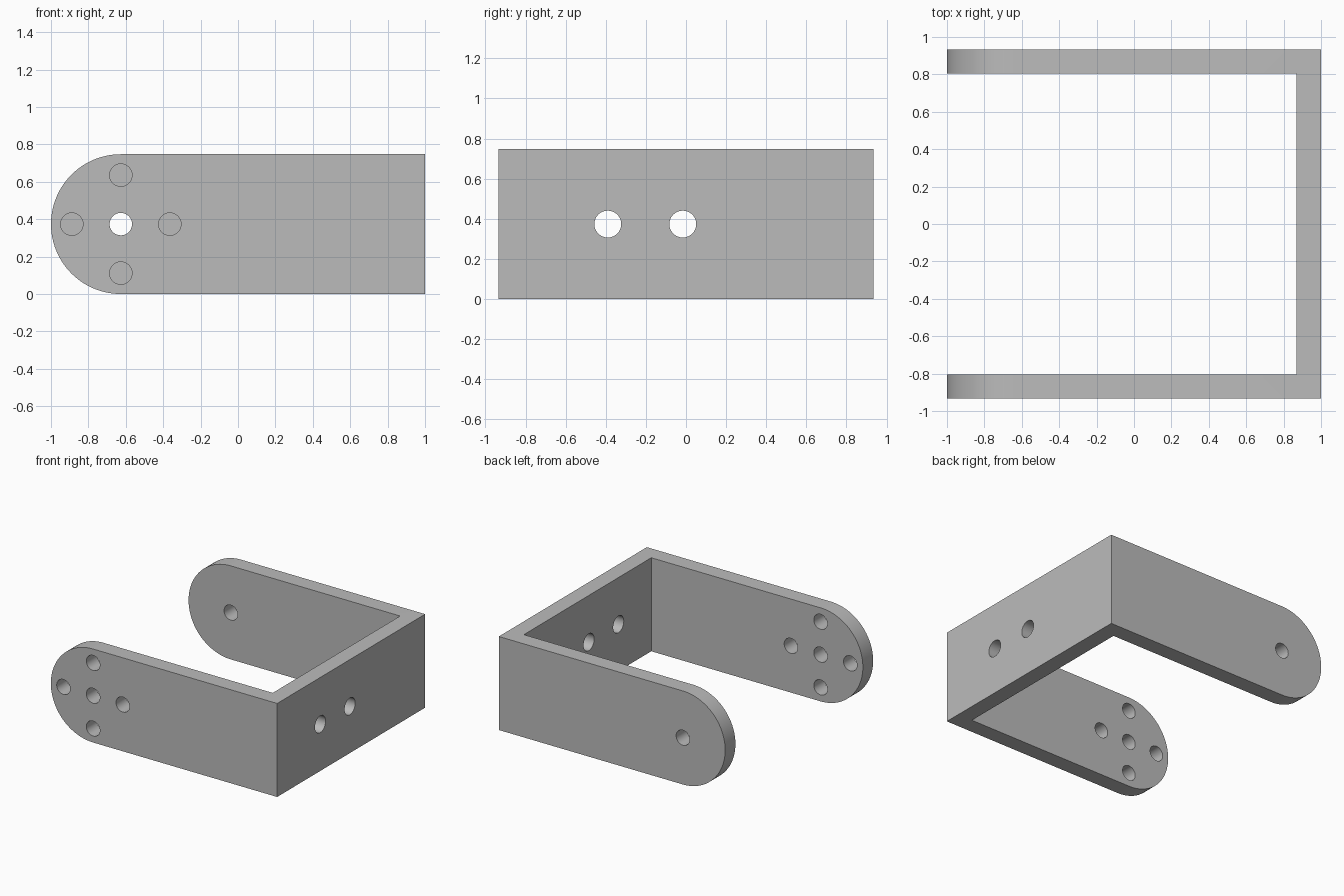
import bpy
import bmesh
from math import cos, sin, pi, radians
from mathutils import Matrix, Vector

cube = bpy.data.objects.get("Cube")
if cube:
    bpy.data.objects.remove(cube, do_unlink=True)

HALF_W, HEIGHT, WALL = 0.934, 0.747, 0.13
R = HEIGHT / 2
EYE = Vector((R - 1, 0, R))          # centre of the rounded arm ends

grey = bpy.data.materials.new("grey metal")
grey.use_nodes = True
GREY = (0.5, 0.5, 0.5, 1)
grey.diffuse_color = GREY
grey.node_tree.nodes["Principled BSDF"].inputs["Base Color"].default_value = GREY


def make_object(name, bm):
    bmesh.ops.recalc_face_normals(bm, faces=bm.faces)
    mesh = bpy.data.meshes.new(name)
    bm.to_mesh(mesh)
    bm.free()
    mesh.materials.append(grey)
    obj = bpy.data.objects.new(name, mesh)
    bpy.context.collection.objects.link(obj)
    return obj


def cut(target, bm):
    """Subtract a mesh from the target and discard the cutter."""
    cutter = make_object("cutter", bm)
    cutter.hide_render = True
    mod = target.modifiers.new("cut", 'BOOLEAN')
    mod.operation = 'DIFFERENCE'
    mod.solver = 'EXACT'
    mod.object = cutter
    bpy.context.view_layer.objects.active = target
    bpy.ops.object.modifier_apply(modifier=mod.name)
    bpy.data.objects.remove(cutter, do_unlink=True)


def drill(target, centre, axis, radius, depth):
    bm = bmesh.new()
    turn = Matrix.Rotation(radians(90), 4, 'X' if axis == 'Y' else 'Y')
    bmesh.ops.create_cone(bm, cap_ends=True, segments=48, radius1=radius,
                          radius2=radius, depth=depth,
                          matrix=Matrix.Translation(centre) @ turn)
    cut(target, bm)


# Solid body: round-ended side profile extruded across the width
bm = bmesh.new()
STEPS = 48
arc = [(EYE.x - R * sin(pi * i / STEPS), R + R * cos(pi * i / STEPS))
       for i in range(STEPS + 1)]
profile = arc + [(1, 0), (1, HEIGHT)]
face = bm.faces.new([bm.verts.new((x, -HALF_W, z)) for x, z in profile])
side = bmesh.ops.extrude_face_region(bm, geom=[face])
bmesh.ops.translate(bm, vec=(0, 2 * HALF_W, 0),
                    verts=[v for v in side["geom"] if isinstance(v, bmesh.types.BMVert)])
bracket = make_object("u_bracket", bm)

# Open space between the two arms
bm = bmesh.new()
bmesh.ops.create_cube(bm, size=1, matrix=Matrix.Translation(((1 - WALL) / 2 - 1, 0, R))
                      @ Matrix.Diagonal((3 - WALL, 2 * (HALF_W - WALL), 2, 1)))
bm.verts.ensure_lookup_table()
for v in bm.verts:
    v.co.x = 1 - WALL if v.co.x > 0 else -2
cut(bracket, bm)

# Pivot hole through both arms
drill(bracket, EYE, 'Y', 0.06, 3)

# Ring of four holes in the front arm only
for k in range(4):
    a = k * pi / 2
    offset = Vector((cos(a), 0, sin(a))) * 0.262
    drill(bracket, EYE + offset + Vector((0, -HALF_W, 0)), 'Y', 0.06, 0.6)

# Two mounting holes in the back plate
for y in (-0.39, -0.016):
    drill(bracket, Vector((1, y, R)), 'X', 0.067, 0.6)

# Smooth rounded surfaces, sharp edges
bpy.ops.object.select_all(action='DESELECT')
bracket.select_set(True)
bpy.context.view_layer.objects.active = bracket
bpy.ops.object.shade_smooth_by_angle(angle=radians(30))
